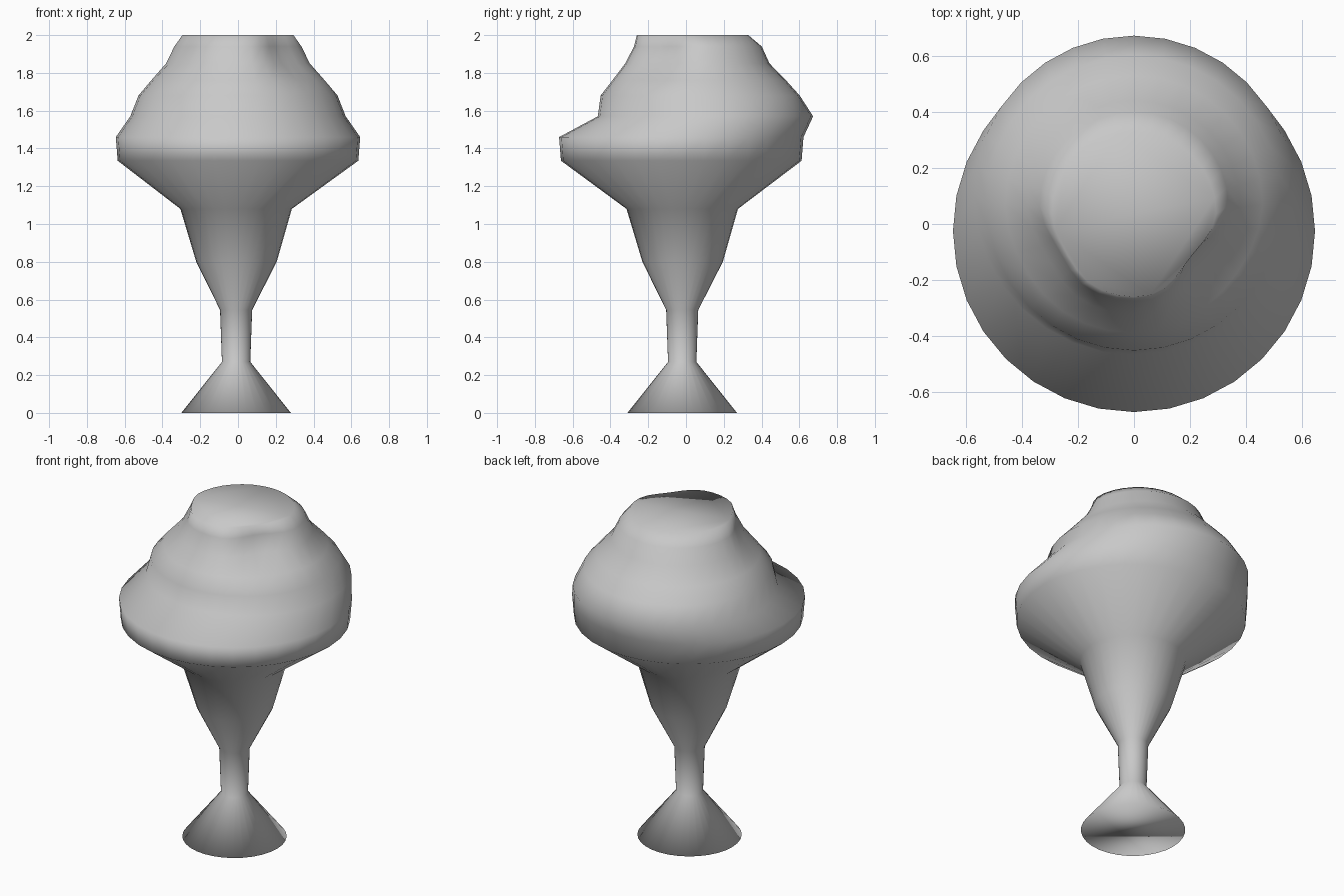
import bpy
import bmesh
import math

cube = bpy.data.objects.get("Cube")
if cube:
    bpy.data.objects.remove(cube, do_unlink=True)

SIDES = 32

# One plain grey for the whole dessert
grey = bpy.data.materials.new("plain grey")
grey.use_nodes = True
colour = (0.58, 0.58, 0.58, 1)
grey.diffuse_color = colour
grey.node_tree.nodes["Principled BSDF"].inputs["Base Color"].default_value = colour

# Rings from foot to peak: height, centre x, centre y, radius, dent strength
rings = [
    (0.00, -0.01, -0.02, 0.29, 0),      # foot rim
    (0.27, -0.01, -0.02, 0.075, 0),     # stem bottom
    (0.545, -0.01, -0.02, 0.085, 0),    # stem top
    (0.80, -0.008, -0.018, 0.213, 0),   # bowl
    (1.08, -0.01, -0.02, 0.295, 0),     # bowl lip
    (1.335, 0, -0.025, 0.637, 0),       # underside of lowest scoop
    (1.46, 0, -0.025, 0.647, 0),        # widest scoop edge
    (1.57, 0, 0.103, 0.57, 0),          # tilted swirl ledge
    (1.68, 0, 0.075, 0.527, 0),
    (1.76, 0, 0.07, 0.46, 0.2),
    (1.85, 0, 0.06, 0.382, 0.8),
    (1.94, 0, 0.063, 0.338, 1),
    (2.00, 0, 0.035, 0.295, 0.7),       # flat peak
]


def dent(angle, direction, width):
    """Smooth falloff from 1 at a direction to 0 at the given width."""
    gap = abs((angle - direction + math.pi) % (2 * math.pi) - math.pi)
    return 0.5 + 0.5 * math.cos(math.pi * gap / width) if gap < width else 0


def add_ring(bm, z, cx, cy, radius, strength):
    verts = []
    for i in range(SIDES):
        a = 2 * math.pi * i / SIDES
        # Shallow hollows at the front corners of the peak
        hollow = 0.2 * dent(a, math.radians(-38), 0.75)
        hollow += 0.08 * dent(a, math.radians(210), 0.6)
        r = radius * (1 - strength * hollow)
        verts.append(bm.verts.new((cx + r * math.cos(a), cy + r * math.sin(a), z)))
    return verts


# Stack the rings, bridge them and cap both ends
bm = bmesh.new()
loops = [add_ring(bm, *ring) for ring in rings]
for low, high in zip(loops, loops[1:]):
    for i in range(SIDES):
        j = (i + 1) % SIDES
        bm.faces.new((low[i], low[j], high[j], high[i]))
bm.faces.new(list(reversed(loops[0])))
bm.faces.new(loops[-1])
for face in bm.faces:
    face.smooth = True

mesh = bpy.data.meshes.new("goblet_sundae")
bm.to_mesh(mesh)
bm.free()
mesh.materials.append(grey)
bpy.context.collection.objects.link(bpy.data.objects.new("goblet_sundae", mesh))
